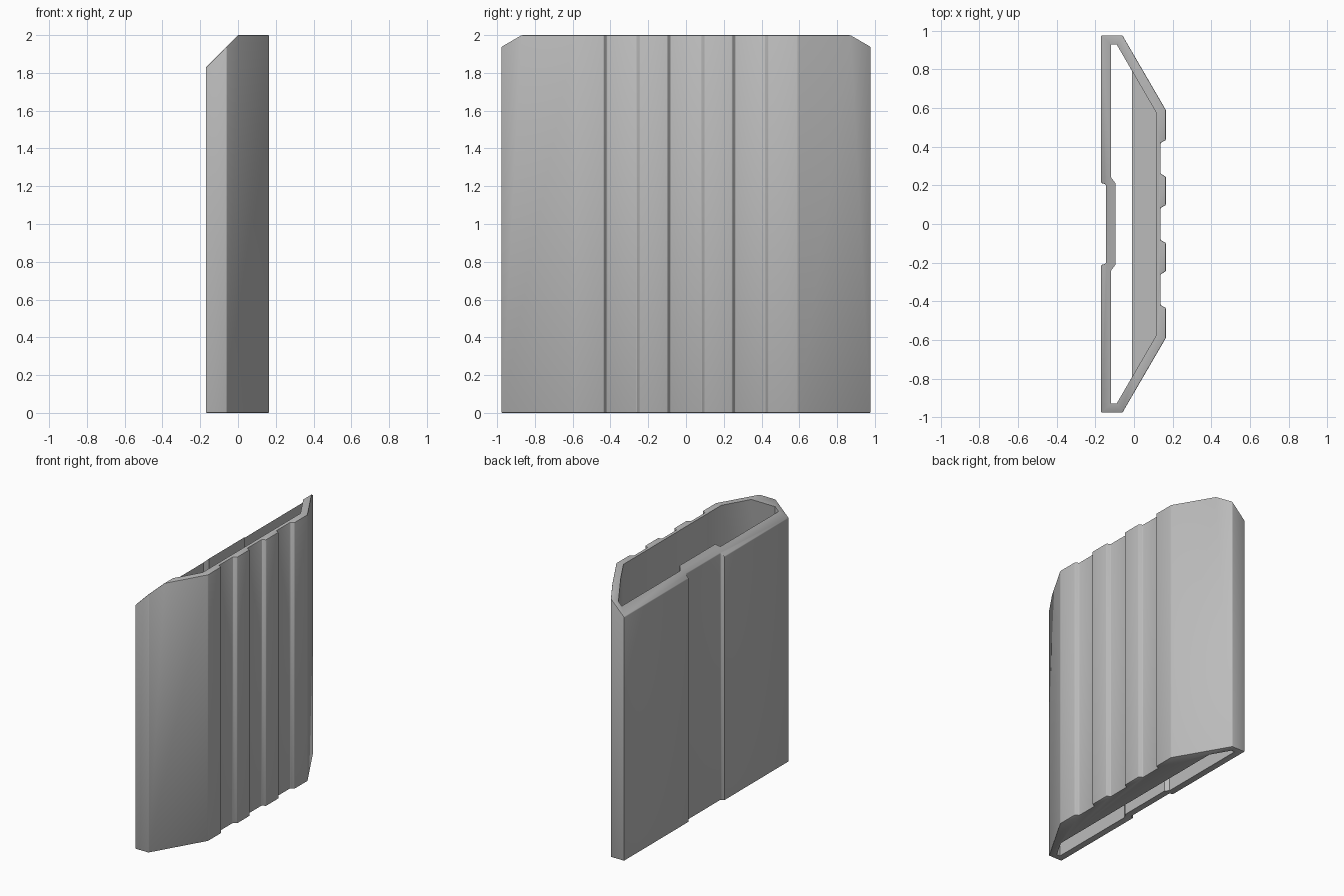
import bpy, bmesh

if "Cube" in bpy.data.objects:
    bpy.data.objects.remove(bpy.data.objects["Cube"])

# One flat grey
grey = bpy.data.materials.new("grey")
grey.diffuse_color = (0.5, 0.5, 0.5, 1)
grey.use_nodes = True
grey.node_tree.nodes["Principled BSDF"].inputs["Base Color"].default_value = grey.diffuse_color


def prism(name, half, z0, z1, helper=False):
    """Extrude a closed (x, y) half outline, mirrored across y = 0."""
    pts = half + [(x, -y) for x, y in reversed(half)]
    bm = bmesh.new()
    face = bm.faces.new([bm.verts.new((x, y, z0)) for x, y in pts])
    out = bmesh.ops.extrude_face_region(bm, geom=[face])
    for v in out["geom"]:
        if isinstance(v, bmesh.types.BMVert):
            v.co.z = z1
    bmesh.ops.recalc_face_normals(bm, faces=bm.faces)
    me = bpy.data.meshes.new(name)
    bm.to_mesh(me)
    bm.free()
    me.materials.append(grey)
    ob = bpy.data.objects.new(name, me)
    bpy.context.collection.objects.link(ob)
    ob.hide_render = helper
    if helper:
        ob.hide_viewport = True
    return ob


def cut(ob, cutter):
    m = ob.modifiers.new(cutter.name, "BOOLEAN")
    m.operation, m.solver, m.object = "DIFFERENCE", "EXACT", cutter


# Outer body with grooves on both broad faces
BACK, FRONT = -0.17, 0.165
outer = [(-0.145, 0.2), (-0.15, 0.207), (BACK, 0.212), (BACK, 0.977), (-0.06, 0.977),
         (FRONT, 0.59), (FRONT, 0.435), (0.138, 0.42), (0.138, 0.26),
         (FRONT, 0.245), (FRONT, 0.098), (0.138, 0.083)]
sleeve = prism("sleeve", outer, 0, 2)

# Sloped cut along the back of the top
me = bpy.data.meshes.new("top_slope_cutter")
bm = bmesh.new()
tri = [(0, 2), (-0.4, 1.6), (-0.4, 2.4), (0, 2.4)]
face = bm.faces.new([bm.verts.new((x, -1.5, z)) for x, z in tri])
out = bmesh.ops.extrude_face_region(bm, geom=[face])
bmesh.ops.translate(bm, vec=(0, 3, 0),
                    verts=[v for v in out["geom"] if isinstance(v, bmesh.types.BMVert)])
bmesh.ops.recalc_face_normals(bm, faces=bm.faces)
bm.to_mesh(me)
bm.free()
slope = bpy.data.objects.new("top_slope_cutter", me)
bpy.context.collection.objects.link(slope)
slope.hide_render = slope.hide_viewport = True
cut(sleeve, slope)

# Softened outer edges
bev = sleeve.modifiers.new("soft_edges", "BEVEL")
bev.width, bev.segments, bev.limit_method, bev.angle_limit = 0.008, 2, "ANGLE", 0.5

# Hollow: wide cavity above a floor ledge, narrow slot through the ledge
cavity = [(-0.095, 0.21), (-0.118, 0.24), (-0.118, 0.93), (-0.09, 0.93), (0.113, 0.58)]
slot = cavity[:4] + [(-0.01, 0.792)]
cut(sleeve, prism("cavity_cutter", cavity, 0.05, 2.5, True))
cut(sleeve, prism("slot_cutter", slot, -0.5, 0.5, True))

bpy.context.view_layer.objects.active = sleeve
sleeve.select_set(True)
for m in list(sleeve.modifiers):
    bpy.ops.object.modifier_apply(modifier=m.name)
bpy.ops.object.shade_smooth_by_angle(angle=0.6)
for ob in list(bpy.data.objects):
    if ob is not sleeve:
        bpy.data.objects.remove(ob)
